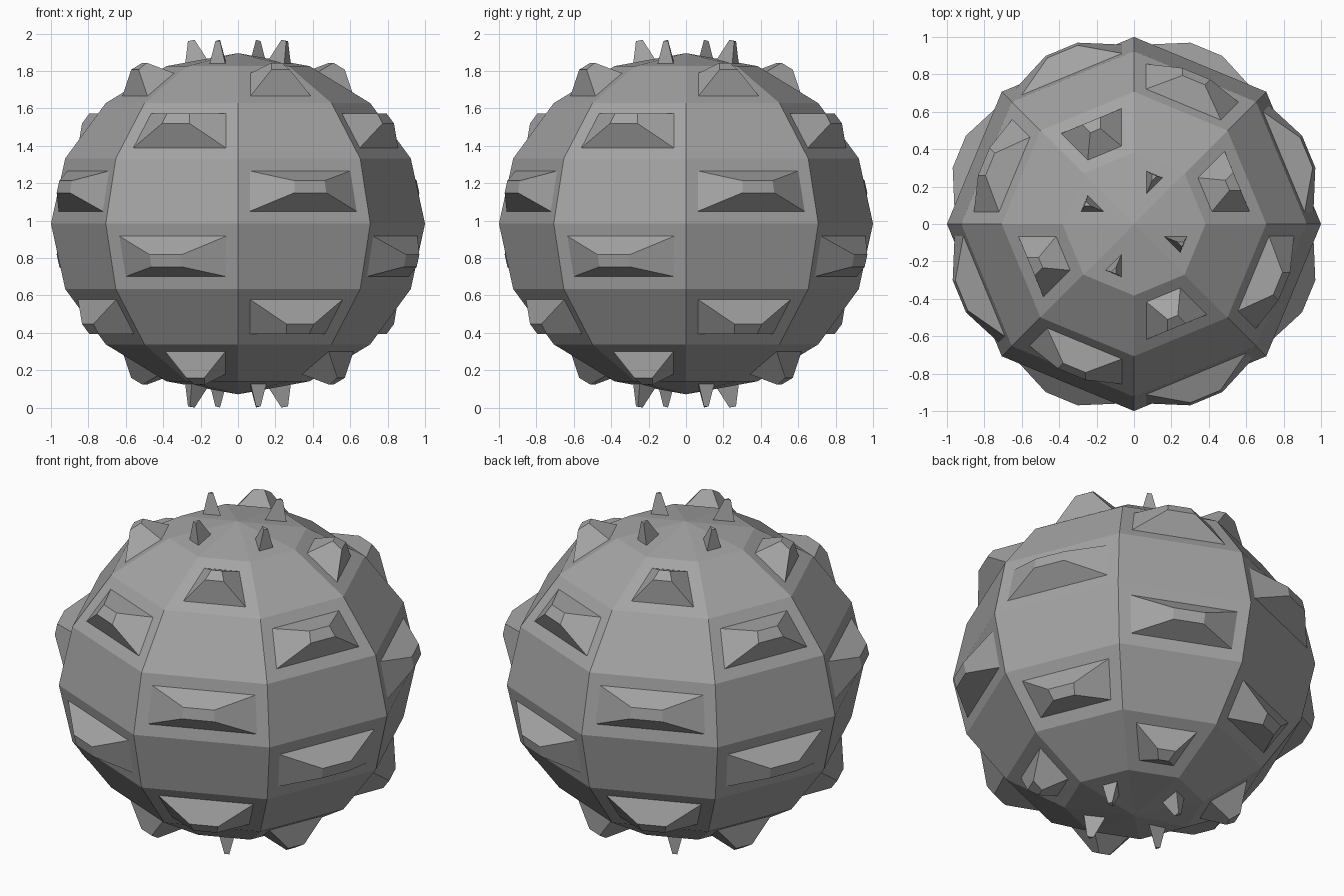
import bpy
import bmesh
from math import atan2, floor, hypot, pi

SEGMENTS = 8
RINGS = 8
SQUASH = 0.912       # height of the ball relative to its width
INSET = 0.068        # margin around each stud
STUD_HEIGHT = 0.118
TIP_SCALE = 0.3

cube = bpy.data.objects.get("Cube")
if cube:
    bpy.data.objects.remove(cube, do_unlink=True)

# Grey material
grey = bpy.data.materials.new("stone grey")
grey.use_nodes = True
colour = (0.37, 0.37, 0.37, 1)
grey.diffuse_color = colour
grey.node_tree.nodes["Principled BSDF"].inputs["Base Color"].default_value = colour


def has_stud(face):
    """Alternate faces in a checkerboard by ring and segment."""
    c = face.calc_center_median()
    ring = floor(atan2(hypot(c.x, c.y), c.z) / (pi / RINGS))
    segment = floor(atan2(c.y, c.x) / (2 * pi / SEGMENTS))
    return (ring + segment) % 2 == 1


# Low-poly ball
bm = bmesh.new()
bmesh.ops.create_uvsphere(bm, u_segments=SEGMENTS, v_segments=RINGS, radius=1)
stud_faces = [f for f in bm.faces if has_stud(f)]
bmesh.ops.scale(bm, vec=(1, 1, SQUASH), verts=bm.verts)
bm.normal_update()

# Tapered studs raised from the inset faces
bmesh.ops.inset_individual(bm, faces=stud_faces, thickness=INSET, use_even_offset=True)
bm.normal_update()
tips = bmesh.ops.extrude_discrete_faces(bm, faces=stud_faces)["faces"]
bm.normal_update()
for tip in tips:
    centre = tip.calc_center_median()
    lift = tip.normal * STUD_HEIGHT
    for v in tip.verts:
        v.co = centre + (v.co - centre) * TIP_SCALE + lift

bmesh.ops.recalc_face_normals(bm, faces=bm.faces)

# Rest the lowest studs on the ground
lowest = min(v.co.z for v in bm.verts)
bmesh.ops.translate(bm, vec=(0, 0, -lowest), verts=bm.verts)

mesh = bpy.data.meshes.new("studded_ball")
bm.to_mesh(mesh)
bm.free()
mesh.materials.append(grey)
ball = bpy.data.objects.new("studded_ball", mesh)
bpy.context.collection.objects.link(ball)
